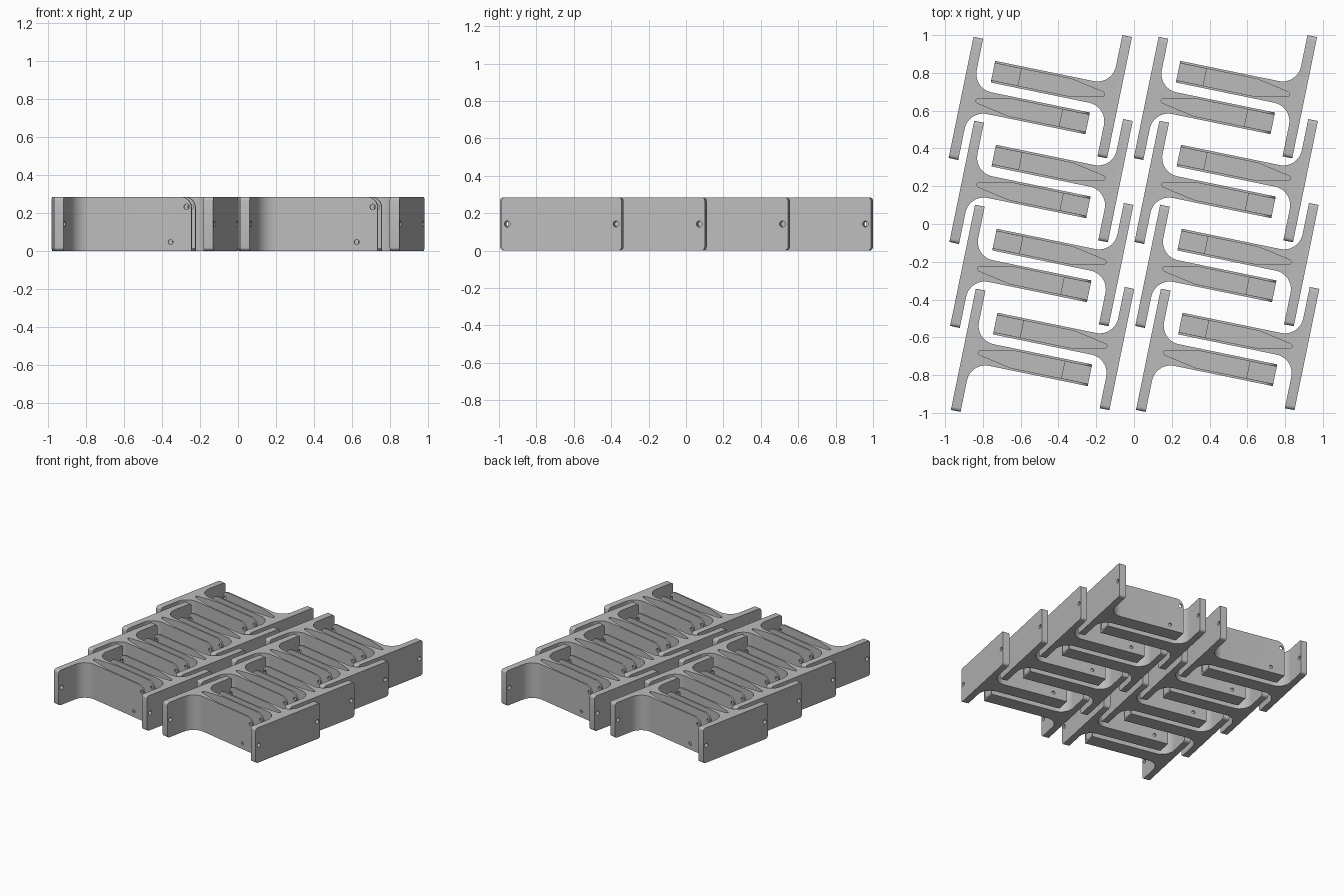
import bpy, bmesh, math
from mathutils import Matrix

if "Cube" in bpy.data.objects:
    bpy.data.objects.remove(bpy.data.objects["Cube"])

H = 0.285          # bracket height
T = 0.052          # flange thickness
L = 0.655          # flange length
W = 0.0585         # half width of the arm
END = 0.658        # arm tip, measured from the flange centre
R = 0.1            # fillet between arm and flange
TILT = math.radians(-11.6)

grey = bpy.data.materials.new("plain grey")
grey.diffuse_color = (0.5, 0.5, 0.5, 1)
grey.use_nodes = True
grey.node_tree.nodes["Principled BSDF"].inputs["Base Color"].default_value = grey.diffuse_color


def make_object(name, bm):
    bmesh.ops.recalc_face_normals(bm, faces=bm.faces[:])
    me = bpy.data.meshes.new(name)
    bm.to_mesh(me)
    bm.free()
    me.materials.append(grey)
    ob = bpy.data.objects.new(name, me)
    bpy.context.collection.objects.link(ob)
    return ob


def prism(outline, z0, z1):
    bm = bmesh.new()
    face = bm.faces.new([bm.verts.new((x, y, z0)) for x, y in outline])
    ext = bmesh.ops.extrude_face_region(bm, geom=[face])
    top = [v for v in ext["geom"] if isinstance(v, bmesh.types.BMVert)]
    bmesh.ops.translate(bm, verts=top, vec=(0, 0, z1 - z0))
    return bm


def round_edges(bm, test, radius, segments):
    edges = [e for e in bm.edges if test(*[v.co for v in e.verts])]
    bmesh.ops.bevel(bm, geom=edges, offset=radius, segments=segments,
                    profile=0.5, affect='EDGES')


def drill(name, radius, depth, axis, centre):
    bm = bmesh.new()
    bmesh.ops.create_cone(bm, cap_ends=True, segments=20, radius1=radius,
                          radius2=radius, depth=depth)
    turn = Matrix.Rotation(math.pi / 2, 4, 'Y' if axis == 'X' else 'X')
    bm.transform(Matrix.Translation(centre) @ turn)
    return make_object(name, bm)


# Wall flange: plate with rounded corners
bm = bmesh.new()
bmesh.ops.create_cube(bm, size=1)
bm.transform(Matrix.Translation((0, 0, H / 2)) @ Matrix.Diagonal((T, L, H, 1)))
round_edges(bm, lambda a, b: abs(a.x - b.x) > T / 2, 0.02, 5)
bracket = make_object("bracket", bm)

# Arm: straight bar flaring into the flange with concave fillets
side = [(0, W + R), (T / 2, W + R)]
for i in range(1, 11):
    t = math.pi / 2 * i / 10
    side.append((T / 2 + R * (1 - math.cos(t)), W + R * (1 - math.sin(t))))
side.append((END, W))
bm = prism(side + [(x, -y) for x, y in reversed(side)], 0, H)
round_edges(bm, lambda a, b: min(a.x, b.x) > END - 0.001
            and min(a.z, b.z) > H - 0.001, 0.058, 8)
arm = make_object("arm", bm)

# Tapered channel, open at the arm tip
w = W - 0.0125
half = [(0.055, 0.005), (0.063, 0.011), (0.08, 0.015), (0.24, w), (0.75, w)]
channel = make_object("channel_cutter", prism(
    half + [(x, -y) for x, y in reversed(half)], 0.022, H + 0.1))
tip = [(0.515, w - 0.0005), (0.75, w - 0.0005)]
tip_floor = make_object("tip_floor_cutter", prism(
    tip + [(x, -y) for x, y in reversed(tip)], 0.014, 0.1))

# Screw holes in the flange, cross holes in the arm
cutters = [channel, tip_floor]
for s in (-1, 1):
    cutters.append(drill("flange_hole_cutter", 0.016, 0.2, 'X', (0, s * 0.297, 0.142)))
cutters.append(drill("lower_hole_cutter", 0.013, 0.4, 'Y', (0.546, 0, 0.047)))
cutters.append(drill("upper_hole_cutter", 0.015, 0.4, 'Y', (0.632, 0, 0.232)))

for helper, op in [(arm, 'UNION')] + [(c, 'DIFFERENCE') for c in cutters]:
    mod = bracket.modifiers.new(helper.name, 'BOOLEAN')
    mod.operation, mod.solver, mod.object = op, 'EXACT', helper
    helper.hide_render = True
bpy.context.view_layer.update()
deps = bpy.context.evaluated_depsgraph_get()
shape = bpy.data.meshes.new_from_object(bracket.evaluated_get(deps))
bracket.modifiers.clear()
bracket.data = shape
for helper in [arm] + cutters:
    bpy.data.objects.remove(helper)

bpy.context.view_layer.objects.active = bracket
bracket.select_set(True)
bpy.ops.object.shade_smooth_by_angle(angle=math.radians(30))

# Interlocked pairs: two columns, four rows
for col in range(2):
    for row in range(4):
        dx, dy = 0.98 * col + 0.004 * row, -0.4445 * row
        for name, x, y, turn in (("left_bracket", -0.890, 0.665, 0),
                                 ("right_bracket", -0.102, 0.674, math.pi)):
            ob = bpy.data.objects.new(f"{name}_{col}_{row}", bracket.data)
            ob.location = (x + dx, y + dy, 0)
            ob.rotation_euler.z = TILT + turn
            bpy.context.collection.objects.link(ob)
bpy.data.objects.remove(bracket)
